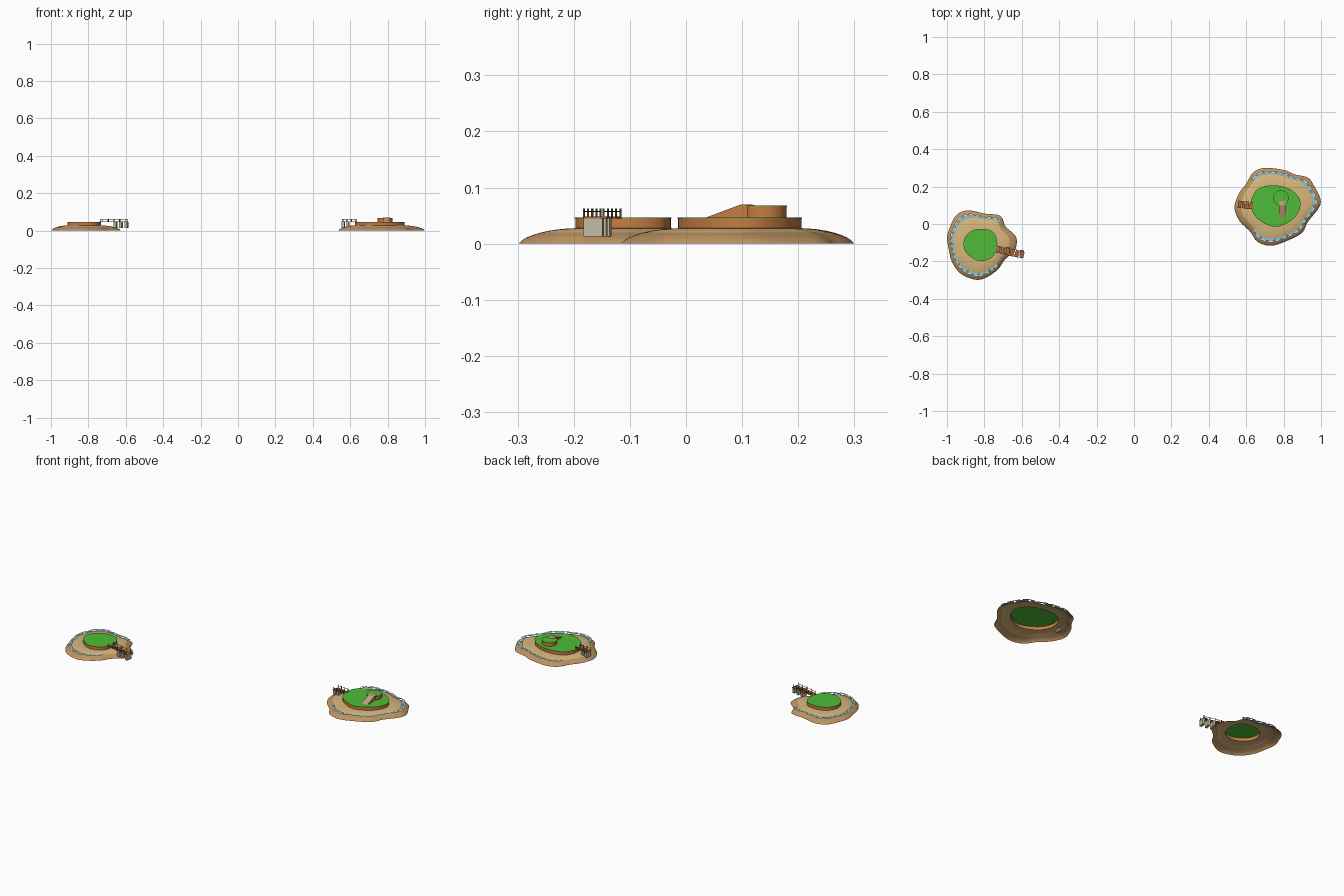
import bpy, bmesh, math, random
from mathutils import Vector, Matrix

if "Cube" in bpy.data.objects:
    bpy.data.objects.remove(bpy.data.objects["Cube"])
random.seed(4)
N = 96


def mat(name, r, g, b):
    m = bpy.data.materials.new(name)
    m.diffuse_color = (r, g, b, 1)
    m.use_nodes = True
    m.node_tree.nodes["Principled BSDF"].inputs["Base Color"].default_value = m.diffuse_color
    return m


GRASS = mat("grass green", .08, .50, .04)
EARTH = mat("orange earth", .58, .20, .055)
SAND = mat("pale sand", .68, .47, .20)
WET = mat("wet sand", .51, .29, .12)
RAMP = mat("ramp tan", .56, .36, .22)
WOOD = mat("plank brown", .38, .13, .04)
DARK = mat("post brown", .14, .075, .04)
STONE = mat("pier stone", .54, .49, .36)
BLUE = mat("foam blue", .22, .58, .72)
WHITE = mat("foam white", .80, .82, .78)


def make(name, verts, faces, mats, idx=None, smooth=None):
    me = bpy.data.meshes.new(name)
    me.from_pydata([tuple(v) for v in verts], [], faces)
    ob = bpy.data.objects.new(name, me)
    bpy.context.collection.objects.link(ob)
    for m in mats:
        me.materials.append(m)
    for i, p in enumerate(me.polygons):
        if idx:
            p.material_index = idx[i]
    if smooth:
        bpy.ops.object.select_all(action='DESELECT')
        ob.select_set(True)
        bpy.context.view_layer.objects.active = ob
        bpy.ops.object.shade_smooth_by_angle(angle=math.radians(smooth))
    return ob


def polar(pts, c):
    """Closed smooth curve through pts, resampled as N radii around c."""
    dense = []
    n = len(pts)
    for i in range(n):
        a, b, d, e = (Vector(pts[(i + k) % n]) for k in (-1, 0, 1, 2))
        for j in range(80):
            t = j / 80
            p = .5 * (2 * b + (d - a) * t + (2 * a - 5 * b + 4 * d - e) * t * t
                      + (3 * b - a - 3 * d + e) * t ** 3) - Vector(c)
            dense.append((math.atan2(p.y, p.x) % math.tau, p.length))
    return [min(dense, key=lambda q: abs((q[0] - k * math.tau / N + math.pi) % math.tau - math.pi))[1]
            for k in range(N)]


def ring(c, radii, z):
    n = len(radii)
    return [(c[0] + r * math.cos(k * math.tau / n), c[1] + r * math.sin(k * math.tau / n), z)
            for k, r in enumerate(radii)]


def loft(name, rings, mats, band=None, cap_top=False, cap_bottom=False, smooth=40):
    n = len(rings[0])
    verts = [v for r in rings for v in r]
    faces, idx = [], []
    for j in range(len(rings) - 1):
        for k in range(n):
            k2 = (k + 1) % n
            faces.append((j * n + k, j * n + k2, (j + 1) * n + k2, (j + 1) * n + k))
            idx.append(band[j] if band else 0)
    if cap_top:
        faces.append(tuple(range((len(rings) - 1) * n, len(rings) * n)))
        idx.append(0)
    if cap_bottom:
        faces.append(tuple(reversed(range(n))))
        idx.append(0)
    return make(name, verts, faces, mats, idx, smooth)


def boxes(name, items, m):
    """items: (centre, size, rotation matrix)"""
    bm = bmesh.new()
    for c, s, rot in items:
        bmesh.ops.create_cube(bm, size=1, matrix=Matrix.Translation(c) @ rot.to_4x4() @ Matrix.Diagonal((*s, 1)))
    me = bpy.data.meshes.new(name)
    bm.to_mesh(me)
    bm.free()
    me.materials.append(m)
    ob = bpy.data.objects.new(name, me)
    bpy.context.collection.objects.link(ob)


def island(side, c, shore, mound, gap):
    ro, ri = polar(shore, c), polar(mound, c)
    mix = lambda s: [a + (b - a) * s for a, b in zip(ro, ri)]
    # beach shell, open underneath
    prof = [(0, 0), (.06, .006), (.14, .011), (.25, .0155), (.38, .0195),
            (.52, .0228), (.7, .0255), (.85, .0268), (1, .0275)]
    loft(side + "_beach", [ring(c, mix(s), z) for s, z in prof], [WET, SAND],
         [0 if s < .38 else 1 for s, z in prof[:-1]], smooth=60)
    # earth wall and thin grass slab
    loft(side + "_earth_wall", [ring(c, ri, z) for z in (.0265, .0455)], [EARTH])
    loft(side + "_grass", [ring(c, [r + .001 for r in ri], z) for z in (.045, .0465)],
         [GRASS], cap_top=True, cap_bottom=True)
    # thin surf strips hovering over the shore, left out near the bridge
    for name, m, s0, s1, phase in (("blue_surf", BLUE, .24, .37, 0), ("white_surf", WHITE, .17, .24, 3)):
        a, b = ring(c, mix(s0), .0245), ring(c, mix(s1), .0245)
        verts, faces = a + b, []
        for k in range(N):
            off = abs((k * math.tau / N - gap + math.pi) % math.tau - math.pi)
            if off > .85 and (k + phase) % 6 != 5:
                k2 = (k + 1) % N
                faces.append((k, k2, N + k2, N + k))
        ob = make(side + "_" + name, verts, faces, [m])
        bm = bmesh.new()
        bm.from_mesh(ob.data)
        bmesh.ops.delete(bm, geom=[v for v in bm.verts if not v.link_faces], context='VERTS')
        bm.to_mesh(ob.data)
        bm.free()


def bridge(side, start, end, planks, piers, posts):
    a, b = Vector((*start, 0)), Vector((*end, 0))
    d = (b - a).normalized()
    nrm = Vector((-d.y, d.x, 0))
    ang = math.atan2(d.y, d.x)
    rot = Matrix.Rotation(ang, 3, 'Z')
    up = Vector((0, 0, 1))
    step = (b - a).length / planks
    # uneven planks
    boxes(side + "_bridge_planks",
          [(a + d * step * (i + .5) + up * .0465 + nrm * random.uniform(-.003, .003),
            (step * .84, .038 + random.uniform(-.006, .005), .003),
            Matrix.Rotation(ang + random.uniform(-.2, .2), 3, 'Z')) for i in range(planks)], WOOD)
    # stone piers
    boxes(side + "_bridge_piers", [(a + (b - a) * t + up * .029, (.014, .034, .032), rot) for t in piers], STONE)
    # posts with rails on both sides
    parts = []
    for s in (-.018, .018):
        parts += [(a + (b - a) * t + nrm * s + up * .054, (.003, .003, .018), rot) for t in posts]
        parts.append(((a + b) / 2 + nrm * s + up * .0575, ((b - a).length * .94, .0015, .0015), rot))
    boxes(side + "_bridge_railing", parts, DARK)


# left island
island("left", (-.825, -.11),
       [(-.89, .073), (-.80, .056), (-.715, .043), (-.685, -.015), (-.63, -.07), (-.637, -.14),
        (-.69, -.19), (-.735, -.25), (-.826, -.298), (-.92, -.27), (-.972, -.205), (-.99, -.136),
        (-.999, -.07), (-.985, -.02), (-.952, .045)],
       [(-.885, -.05), (-.826, -.027), (-.757, -.042), (-.732, -.104), (-.757, -.174), (-.825, -.197),
        (-.89, -.16), (-.911, -.105)], 0)
bridge("left", (-.738, -.133), (-.588, -.166), 6, (.55, .75, .95), (.05, .28, .5, .72, .95))

# right island
RC = (.757, .103)
island("right", RC,
       [(.70, .30), (.805, .288), (.86, .265), (.93, .248), (.965, .2), (.998, .13), (.984, .08),
        (.93, .012), (.90, -.045), (.83, -.085), (.735, -.116), (.66, -.095), (.62, -.04),
        (.565, .015), (.537, .09), (.565, .17), (.60, .215), (.637, .275)],
       [(.66, .183), (.75, .206), (.842, .18), (.89, .113), (.855, .032), (.757, -.014),
        (.66, .03), (.626, .108)], math.pi)
bridge("right", (.636, .098), (.555, .106), 4, (.6, .9), (.08, .36, .64, .92))

# upper tier on the right island
TC = (.786, .139)
loft("upper_tier_wall", [ring(TC, [.040] * 40, z) for z in (.046, .067)], [EARTH])
loft("upper_tier_grass", [ring(TC, [.041] * 40, z) for z in (.0665, .068)], [GRASS],
     cap_top=True, cap_bottom=True)

# ramp up to the tier: tan walkway on earth sides
side_profile = [(.034, .046), (.098, .0700), (.122, .0692), (.122, .046)]
verts = [(x, y, z) for x in (.775, .813) for y, z in side_profile]
make("ramp", verts, [(3, 2, 1, 0), (4, 5, 6, 7), (0, 1, 5, 4), (1, 2, 6, 5), (2, 3, 7, 6), (3, 0, 4, 7)],
     [EARTH, RAMP], [0, 0, 1, 1, 0, 0])
